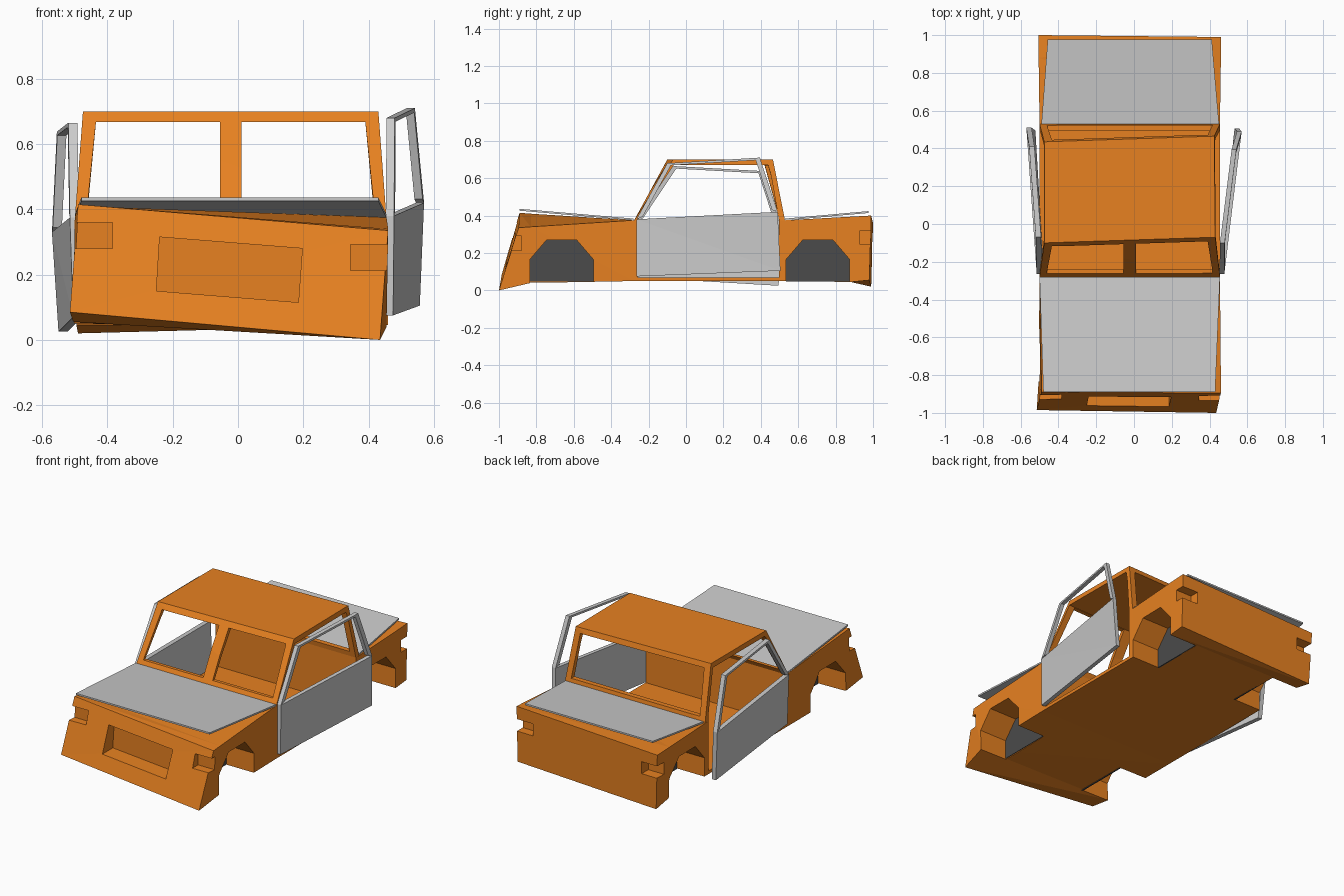
import bpy, bmesh

if "Cube" in bpy.data.objects:
    bpy.data.objects.remove(bpy.data.objects["Cube"])


def material(name, rgb):
    m = bpy.data.materials.new(name)
    m.diffuse_color = (*rgb, 1)
    m.use_nodes = True
    m.node_tree.nodes["Principled BSDF"].inputs["Base Color"].default_value = m.diffuse_color
    return m


ORANGE = material("orange_paint", (0.8, 0.22, 0.015))
DARK = material("dark_lining", (0.07, 0.07, 0.07))


def loft(name, rings, mat=None):
    """Closed solid through equal-length point rings, capped at both ends."""
    bm = bmesh.new()
    rows = [[bm.verts.new(p) for p in r] for r in rings]
    n = len(rows[0])
    for a, b in zip(rows, rows[1:]):
        for i in range(n):
            j = (i + 1) % n
            bm.faces.new((a[i], a[j], b[j], b[i]))
    bm.faces.new(rows[0][::-1])
    bm.faces.new(rows[-1])
    bmesh.ops.recalc_face_normals(bm, faces=bm.faces)
    bmesh.ops.triangulate(bm, faces=bm.faces)
    me = bpy.data.meshes.new(name)
    bm.to_mesh(me)
    bm.free()
    ob = bpy.data.objects.new(name, me)
    bpy.context.collection.objects.link(ob)
    if mat:
        me.materials.append(mat)
    return ob


def along_x(name, yz, x0, x1, mat=None):
    return loft(name, [[(x, y, z) for y, z in yz] for x in (x0, x1)], mat)


def along_y(name, xz, y0, y1):
    return loft(name, [[(x, y, z) for x, z in xz] for y in (y0, y1)], ORANGE)


def rect(a0, a1, b0, b1):
    return [(a0, b0), (a1, b0), (a1, b1), (a0, b1)]


def cut(target, cutter, keep=False):
    cutter.hide_render = True
    if not cutter.data.materials:
        cutter.data.materials.append(ORANGE)
    mod = target.modifiers.new("cut", 'BOOLEAN')
    mod.operation = 'DIFFERENCE'
    mod.solver = 'EXACT'
    mod.object = cutter
    bpy.context.view_layer.objects.active = target
    bpy.ops.object.modifier_apply(modifier=mod.name)
    if not keep:
        bpy.data.objects.remove(cutter)


# Lower body: bent shell, each ring is bottom left, bottom right, top right, top left
body = loft("lower_body", [
    [(-0.515, -0.985, 0.085), (0.435, -1.0, 0.0), (0.46, -0.895, 0.335), (-0.49, -0.89, 0.415)],
    [(-0.505, -0.83, 0.055), (0.455, -0.83, 0.04), (0.46, -0.83, 0.34), (-0.49, -0.83, 0.41)],
    [(-0.50, -0.28, 0.05), (0.455, -0.28, 0.05), (0.455, -0.28, 0.375), (-0.50, -0.28, 0.375)],
    [(-0.50, 0.53, 0.05), (0.455, 0.53, 0.05), (0.455, 0.53, 0.375), (-0.50, 0.53, 0.375)],
    [(-0.495, 0.88, 0.045), (0.46, 0.88, 0.045), (0.46, 0.88, 0.394), (-0.505, 0.88, 0.364)],
    [(-0.49, 0.99, 0.02), (0.46, 0.98, 0.055), (0.46, 0.99, 0.40), (-0.505, 1.0, 0.36)],
], ORANGE)

# Cabin frame: tapered block, hollowed from the side
cabin = loft("cabin_frame", [
    [(-0.50, -0.28, 0.37), (0.455, -0.28, 0.37), (0.455, 0.53, 0.37), (-0.50, 0.53, 0.37)],
    [(-0.475, -0.10, 0.70), (0.43, -0.07, 0.70), (0.425, 0.465, 0.70), (-0.475, 0.435, 0.70)],
], ORANGE)


def side_profile(x, shift):
    yz = [(-0.257, 0.07), (-0.257, 0.375), (-0.09 + shift, 0.67),
          (0.415 + shift, 0.67), (0.497, 0.375), (0.497, 0.07)]
    return [(x, y, z) for y, z in yz]


opening = loft("door_opening_cutter", [side_profile(-0.7, 0), side_profile(0.7, 0.03)])
cut(cabin, opening, keep=True)
cut(body, opening)

# Split windscreen and single rear window
for pts, y0, y1 in (
        ([(-0.462, 0.405), (-0.055, 0.405), (-0.055, 0.668), (-0.435, 0.668)], -0.5, 0.15),
        ([(0.01, 0.405), (0.417, 0.405), (0.39, 0.668), (0.01, 0.668)], -0.5, 0.15),
        ([(-0.46, 0.405), (0.415, 0.405), (0.39, 0.668), (-0.435, 0.668)], 0.2, 0.8)):
    cut(cabin, along_y("window_cutter", pts, y0, y1))

# Wheel wells with dark inner linings
for end, y0, y1 in (("front", -0.835, -0.495), ("rear", 0.535, 0.875)):
    for side, xin, xout in (("right", 0.265, 0.7), ("left", -0.31, -0.7)):
        def arch(low):
            return [(y0, low), (y0, 0.165), (y0 + 0.09, 0.27),
                    (y1 - 0.09, 0.27), (y1, 0.165), (y1, low)]
        cut(body, along_x("well_cutter", arch(-0.2), xin, xout))
        step = 0.004 if xout > 0 else -0.004
        along_x(f"{end}_{side}_well_lining", arch(0.047), xin - step, xin + step, DARK)

# Corner lamp recesses and grille opening
for x0, x1, z0, z1, y0, y1 in (
        (-0.7, -0.385, 0.28, 0.36, -1.2, -0.88),
        (0.345, 0.7, 0.212, 0.292, -1.2, -0.88),
        (-0.7, -0.395, 0.215, 0.29, 0.93, 1.2),
        (0.35, 0.7, 0.245, 0.32, 0.93, 1.2)):
    cut(body, along_y("lamp_cutter", rect(x0, x1, z0, z1), y0, y1))
cut(body, along_y("grille_cutter", [(-0.25, 0.15), (0.185, 0.115), (0.197, 0.28), (-0.24, 0.315)],
                  -1.2, -0.86))


# Bonnet and boot lid, both sprung slightly open
def lid(name, hinge, tip):
    loft(name, [[(x0, y, z), (x1, y, z), (x1, y, z + 0.01), (x0, y, z + 0.01)]
                for x0, x1, y, z in (hinge, tip)])


lid("bonnet", (-0.50, 0.455, -0.28, 0.374), (-0.48, 0.43, -0.89, 0.426))
lid("boot_lid", (-0.49, 0.45, 0.53, 0.374), (-0.457, 0.412, 0.977, 0.414))


# Doors hanging open: panel plus three-bar window frame
def door(name, panel, e, f, thick):
    def slab(part, pts):
        loft(part, [pts, [(x + thick, y, z) for x, y, z in pts]])
    slab(name + "_panel", panel)
    outer = [panel[3], e, f, panel[2]]
    mid = [sum(p[i] for p in outer) / 4 for i in range(3)]
    inner = [tuple(a + (m - a) * 0.085 for a, m in zip(p, mid)) for p in outer]
    for i, bar in enumerate(("front_bar", "top_bar", "rear_bar")):
        slab(f"{name}_{bar}", [outer[i], outer[i + 1], inner[i + 1], inner[i]])


door("right_door",
     [(0.475, -0.265, 0.075), (0.557, 0.505, 0.105), (0.57, 0.49, 0.42), (0.478, -0.265, 0.38)],
     (0.48, -0.10, 0.68), (0.542, 0.395, 0.71), -0.025)
door("left_door",
     [(-0.505, -0.265, 0.07), (-0.55, 0.495, 0.025), (-0.57, 0.51, 0.33), (-0.515, -0.265, 0.375)],
     (-0.52, -0.07, 0.665), (-0.555, 0.41, 0.638), 0.028)
